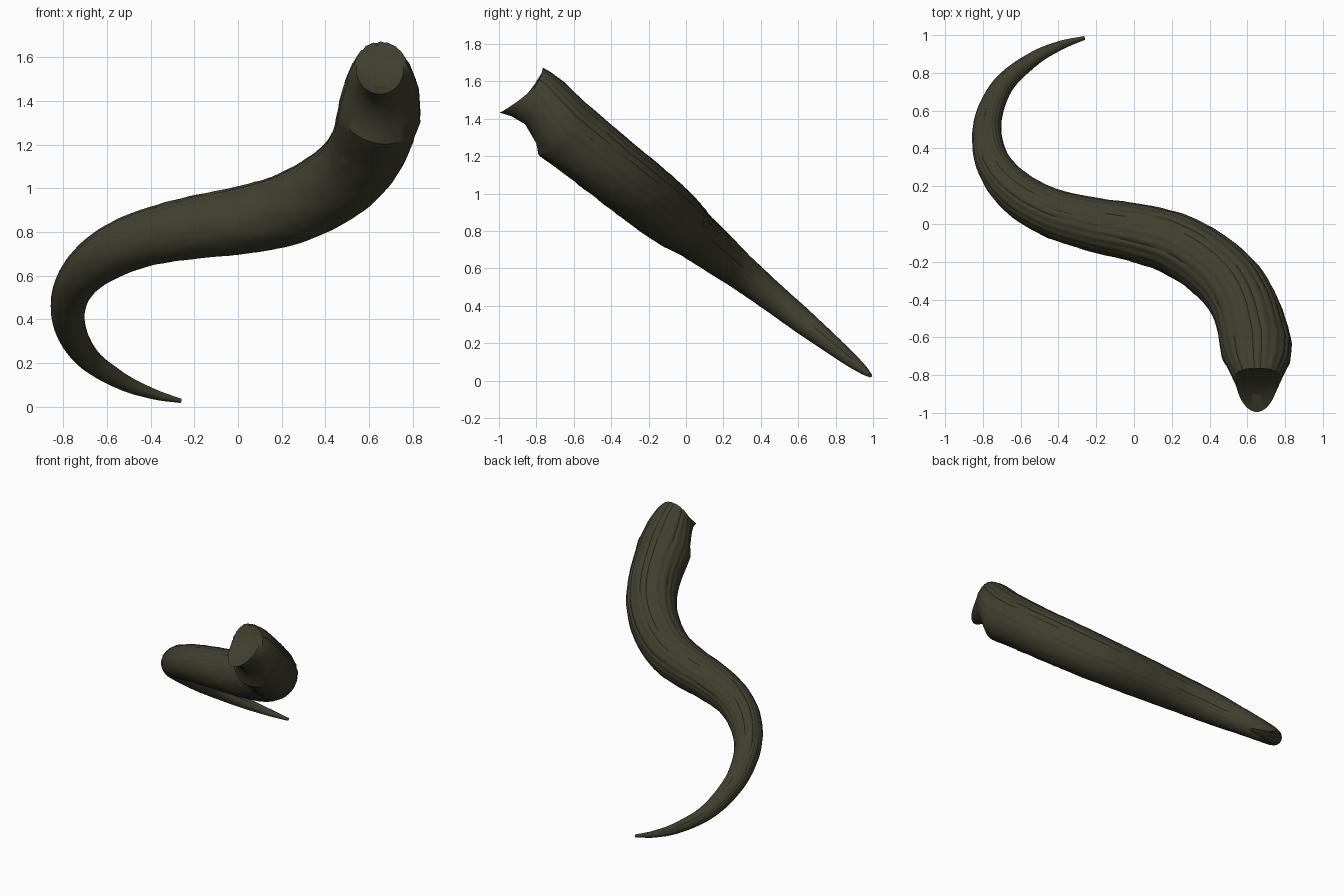
import bpy, bmesh, math
from mathutils import Vector, noise

if "Cube" in bpy.data.objects:
    bpy.data.objects.remove(bpy.data.objects["Cube"])

# Centreline seen from above (x, y) and radius, tip to base; it lies in one tilted plane
PATH = [(-0.262, 0.985, .010), (-0.39, 0.945, .024), (-0.53, 0.875, .038),
        (-0.68, 0.75, .053), (-0.76, 0.60, .068), (-0.778, 0.45, .079),
        (-0.735, 0.30, .094), (-0.62, 0.165, .114), (-0.44, 0.06, .128),
        (-0.21, -0.005, .142), (0.0, -0.045, .153), (0.20, -0.10, .163),
        (0.38, -0.20, .170), (0.525, -0.335, .174), (0.605, -0.485, .178),
        (0.65, -0.67, .188)]
# Broken base: rings given as centre x, half width, top (y, z), bottom (y, z), side push back
BASE = [(0.653, .172, (-0.655, 1.595), (-0.80, 1.27), .0),
        (0.653, .145, (-0.72, 1.645), (-0.86, 1.37), .01),
        (0.653, .122, (-0.765, 1.67), (-0.93, 1.412), .025),
        (0.65, .108, (-0.765, 1.655), (-0.995, 1.432), .04),
        (0.65, .06, (-0.80, 1.60), (-0.90, 1.47), .01)]
SEG, SUB = 96, 7
NORMAL = Vector((0, 0.8, 1)).normalized()

def spline(p0, p1, p2, p3, t):
    return 0.5 * (2 * p1 + (p2 - p0) * t + (2 * p0 - 5 * p1 + 4 * p2 - p3) * t * t
                  + (3 * p1 - p0 - 3 * p2 + p3) * t ** 3)

def relief(a, co, along):
    """Lengthwise ridges on the upper side and fine rough bark all round."""
    upper = max(0.0, min(1.0, (math.sin(a) + 0.25) * 2.5))
    wob = a + 0.07 * noise.noise(Vector((along * 5, a * 2, 3)))
    ridge = abs(math.sin(wob * 11)) ** 0.6 - 0.6
    rough = noise.noise(co * 14) * 0.018 + noise.noise(co * 35) * 0.012
    return 1 + 0.045 * ridge * upper + rough

pts = [Vector((x, y, r)) for x, y, r in PATH]
pts = [2 * pts[0] - pts[1]] + pts + [2 * pts[-1] - pts[-2]]
samples = [spline(*pts[i:i + 4], k / SUB) for i in range(len(pts) - 3) for k in range(SUB)]
samples.append(pts[-2])
centres = [Vector((s.x, s.y, 0.815 - 0.8 * s.y)) for s in samples]

bm = bmesh.new()
rings = []
angles = [2 * math.pi * j / SEG for j in range(SEG)]

# Tapering curved body
for i, c in enumerate(centres):
    tangent = (centres[min(i + 1, len(centres) - 1)] - centres[max(i - 1, 0)]).normalized()
    side = tangent.cross(NORMAL)
    ring = []
    for a in angles:
        d = side * math.cos(a) + NORMAL * math.sin(a)
        r = samples[i].z
        ring.append(bm.verts.new(c + d * r * relief(a, c + d * r, i / len(centres))))
    rings.append(ring)

# Base with a pointed lower lip and a hollowed end face
for n, (cx, w, top, bot, push) in enumerate(BASE):
    top, bot = Vector((cx, *top)), Vector((cx, *bot))
    mid, up = (top + bot) / 2, (top - bot) / 2
    ring = []
    for a in angles:
        d = Vector((-w * math.cos(a), push * math.cos(a) ** 2, 0)) + up * math.sin(a)
        k = relief(a, mid + d, 1) if n < 3 else 1
        ring.append(bm.verts.new(mid + d * k))
    rings.append(ring)

for r0, r1 in zip(rings, rings[1:]):
    for j in range(SEG):
        k = (j + 1) % SEG
        bm.faces.new((r0[j], r0[k], r1[k], r1[j]))
bm.faces.new(rings[0])
bm.faces.new(rings[-1])
bmesh.ops.recalc_face_normals(bm, faces=bm.faces)

mesh = bpy.data.meshes.new("curved_horn")
bm.to_mesh(mesh)
bm.free()
horn = bpy.data.objects.new("curved_horn", mesh)
bpy.context.collection.objects.link(horn)

mat = bpy.data.materials.new("dark olive horn")
mat.diffuse_color = (0.05, 0.05, 0.029, 1)
mat.use_nodes = True
mat.node_tree.nodes["Principled BSDF"].inputs["Base Color"].default_value = mat.diffuse_color
mesh.materials.append(mat)

# Smooth shading with crisp ridges
bpy.context.view_layer.objects.active = horn
horn.select_set(True)
bpy.ops.object.shade_smooth_by_angle(angle=math.radians(30))
